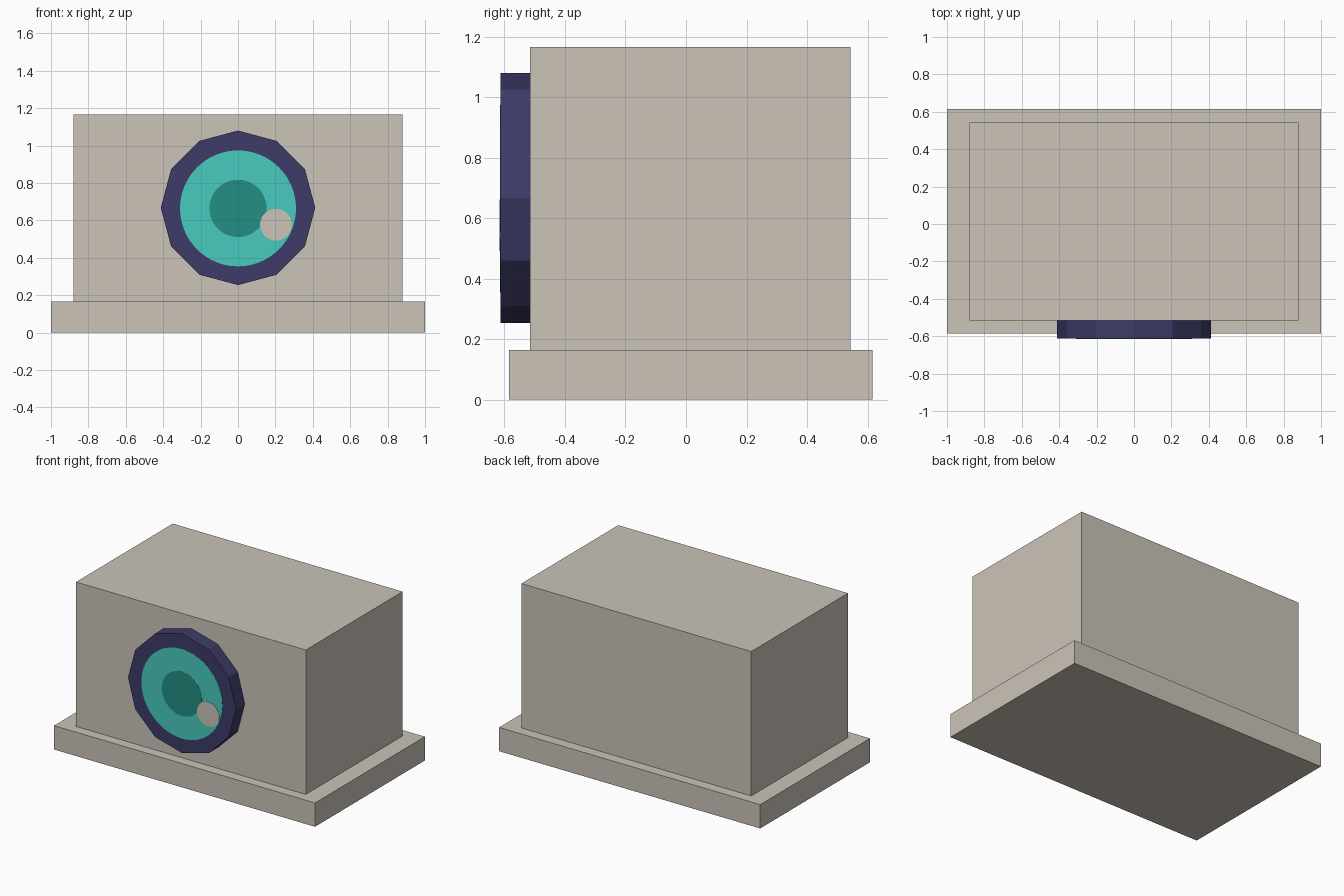
import bpy
import math
from mathutils import Matrix

if "Cube" in bpy.data.objects:
    bpy.data.objects.remove(bpy.data.objects["Cube"])


def material(name, rgb):
    # sRGB 0-255 to linear
    lin = [((c / 255 + 0.055) / 1.055) ** 2.4 for c in rgb]
    m = bpy.data.materials.new(name)
    m.diffuse_color = (*lin, 1)
    m.use_nodes = True
    m.node_tree.nodes["Principled BSDF"].inputs["Base Color"].default_value = m.diffuse_color
    return m


stone = material("warm_stone", (203, 196, 184))
navy = material("navy", (61, 59, 104))
teal = material("teal", (72, 203, 191))
dark_teal = material("dark_teal", (35, 142, 132))


def box(name, x, y, z, mat):
    bpy.ops.mesh.primitive_cube_add(size=1)
    ob = bpy.context.object
    ob.name = name
    spans = (x, y, z)
    size = [b - a for a, b in spans]
    mid = [(a + b) / 2 for a, b in spans]
    ob.data.transform(Matrix.Translation(mid) @ Matrix.Diagonal((*size, 1)))
    ob.data.materials.append(mat)
    return ob


def disc(name, x, z, radius, y_back, y_front, sides, mat):
    """Cylinder facing -y, with a corner pointing straight up."""
    bpy.ops.mesh.primitive_cylinder_add(vertices=sides, radius=radius, depth=y_back - y_front)
    ob = bpy.context.object
    ob.name = name
    ob.data.transform(Matrix.Translation((x, (y_back + y_front) / 2, z))
                      @ Matrix.Rotation(math.radians(90), 4, "X"))
    ob.data.materials.append(mat)
    return ob


# Plinth and main block
box("base_plinth", (-1, 1), (-0.585, 0.616), (0, 0.165), stone)
box("main_block", (-0.88, 0.88), (-0.515, 0.543), (0.165, 1.165), stone)

# Twelve-sided bezel on the front
FRONT, CENTRE_Z = -0.613, 0.667
disc("bezel", 0, CENTRE_Z, 0.413, -0.515, FRONT, 12, navy)

# Thin painted discs stacked on the bezel
disc("iris", 0, CENTRE_Z - 0.003, 0.31, FRONT, FRONT - 0.001, 64, teal)
disc("pupil", 0, CENTRE_Z - 0.003, 0.153, FRONT, FRONT - 0.002, 48, dark_teal)
disc("highlight_spot", 0.203, 0.577, 0.085, FRONT, FRONT - 0.003, 40, stone)
